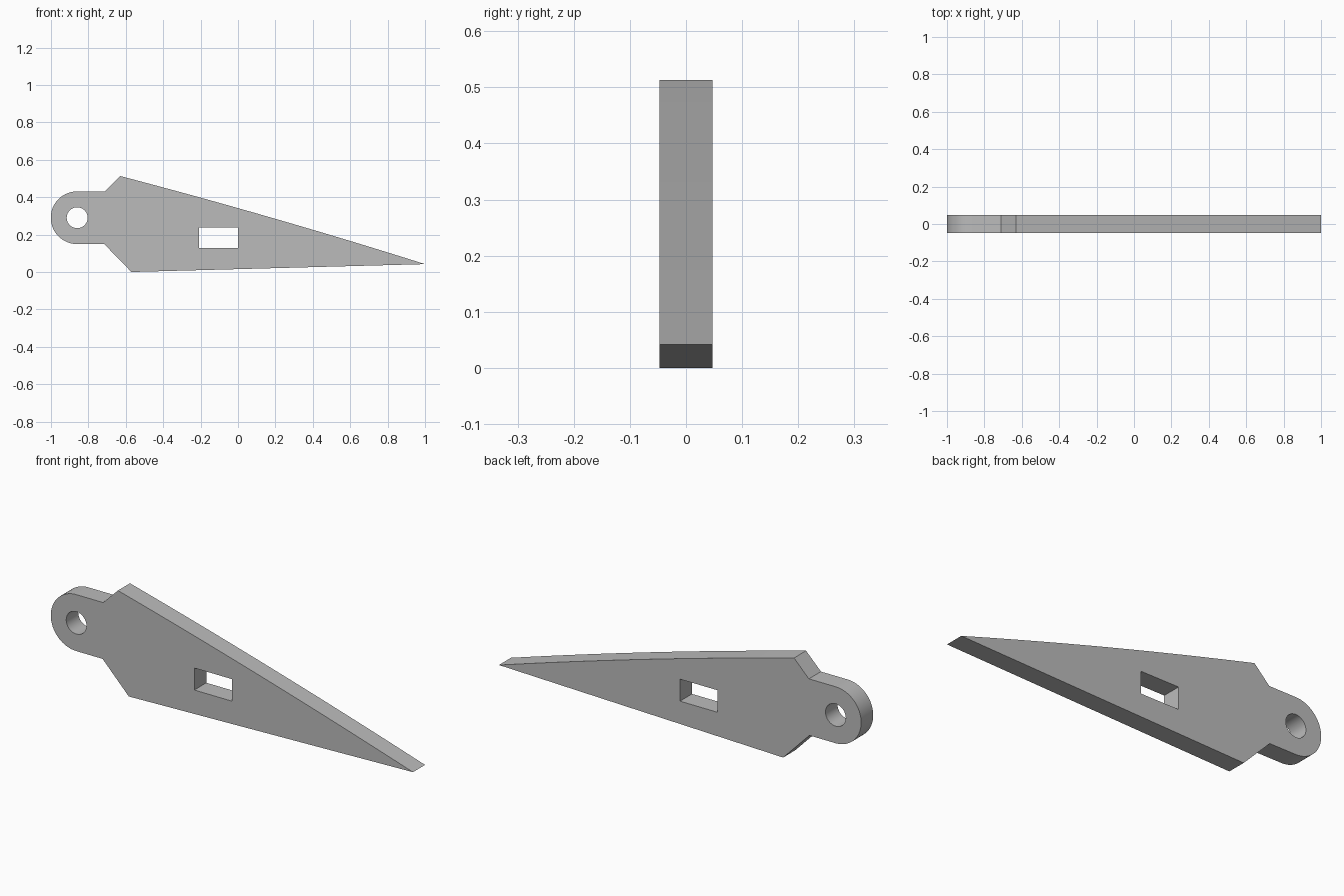
import bpy
import bmesh
from math import cos, sin, pi, radians
from mathutils import Matrix

cube = bpy.data.objects.get("Cube")
if cube:
    bpy.data.objects.remove(cube, do_unlink=True)

HALF_THICKNESS = 0.0475
EYE_X, EYE_Z = -0.86, 0.29


def arc(radius, start, end, steps):
    """Points around the pivot eye, angles in degrees."""
    angles = [radians(start + (end - start) * i / steps) for i in range(steps + 1)]
    return [(EYE_X + radius * cos(a), EYE_Z + radius * sin(a)) for a in angles]


def bowed_edge(a, b, bulge, steps):
    """Slightly convex edge from a to b."""
    pts = []
    for i in range(steps + 1):
        t = i / steps
        pts.append((a[0] + (b[0] - a[0]) * t,
                    a[1] + (b[1] - a[1]) * t + bulge * 4 * t * (1 - t)))
    return pts


# Outline: rounded eye, stepped shoulders, tapering blade
outline = arc(0.141, 90, 270, 32)
outline += [(-0.715, EYE_Z - 0.141), (-0.57, 0.0)]
outline += bowed_edge((1.0, 0.042), (-0.63, 0.513), 0.011, 16)
outline += [(-0.712, EYE_Z + 0.141)]

# Openings: pivot hole and rectangular slot
pivot_hole = arc(0.056, 0, 348.75, 31)
slot = [(-0.208, 0.129), (0.0, 0.129), (0.0, 0.239), (-0.208, 0.239)]

# Filled flat curve with thickness
curve = bpy.data.curves.new("blade_profile", "CURVE")
curve.dimensions = "2D"
curve.fill_mode = "BOTH"
curve.extrude = HALF_THICKNESS
for loop in (outline, pivot_hole, slot):
    spline = curve.splines.new("POLY")
    spline.points.add(len(loop) - 1)
    for point, (x, z) in zip(spline.points, loop):
        point.co = (x, z, 0, 1)
    spline.use_cyclic_u = True

blade = bpy.data.objects.new("pivot_blade", curve)
bpy.context.collection.objects.link(blade)
bpy.ops.object.select_all(action="DESELECT")
bpy.context.view_layer.objects.active = blade
blade.select_set(True)
bpy.ops.object.convert(target="MESH")
blade = bpy.context.view_layer.objects.active

# Stand upright and weld the faces to the sides
bm = bmesh.new()
bm.from_mesh(blade.data)
bmesh.ops.transform(bm, matrix=Matrix.Rotation(pi / 2, 4, "X"), verts=bm.verts)
bmesh.ops.remove_doubles(bm, verts=bm.verts, dist=0.0001)
bmesh.ops.recalc_face_normals(bm, faces=bm.faces)
bm.to_mesh(blade.data)
bm.free()

# Plain grey finish
grey = bpy.data.materials.new("plain_grey")
grey.use_nodes = True
colour = (0.5, 0.5, 0.5, 1)
grey.diffuse_color = colour
grey.node_tree.nodes["Principled BSDF"].inputs["Base Color"].default_value = colour
blade.data.materials.clear()
blade.data.materials.append(grey)
bpy.ops.object.shade_smooth_by_angle(angle=radians(30))
